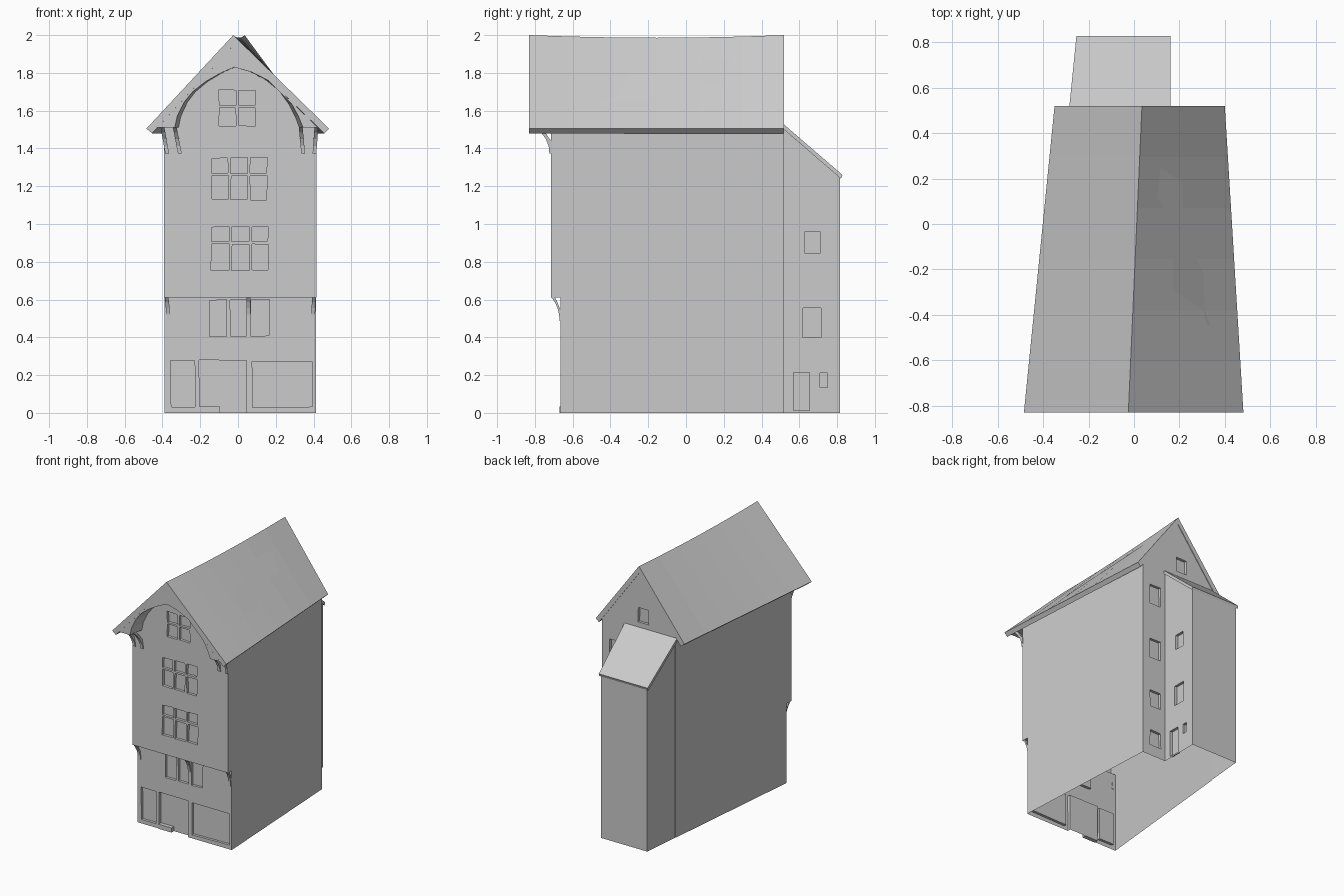
import bpy, bmesh, random
from mathutils import Vector

if "Cube" in bpy.data.objects:
    bpy.data.objects.remove(bpy.data.objects["Cube"])

random.seed(4)


def lerp(a, b, t):
    return a + (b - a) * t


def loft_into(bm, sections):
    """Closed solid through matching point loops, capped at both ends."""
    rings = [[bm.verts.new(p) for p in s] for s in sections]
    n = len(rings[0])
    for a, b in zip(rings, rings[1:]):
        for i in range(n):
            j = (i + 1) % n
            bm.faces.new((a[i], a[j], b[j], b[i]))
    bm.faces.new(rings[0])
    bm.faces.new(rings[-1][::-1])


def finish(bm, name):
    bmesh.ops.recalc_face_normals(bm, faces=bm.faces[:])
    mesh = bpy.data.meshes.new(name)
    bm.to_mesh(mesh)
    bm.free()
    ob = bpy.data.objects.new(name, mesh)
    bpy.context.collection.objects.link(ob)
    return ob


def loft(name, *sections):
    bm = bmesh.new()
    loft_into(bm, sections)
    return finish(bm, name)


def box_loops(x0, x1, y0, y1, z0, z1):
    return [[(x0, y, z0), (x1, y, z0), (x1, y, z1), (x0, y, z1)] for y in (y0, y1)]


def boolean(target, tool, op):
    tool.hide_render = True
    mod = target.modifiers.new(op, 'BOOLEAN')
    mod.operation, mod.solver, mod.object = op, 'EXACT', tool
    bpy.context.view_layer.objects.active = target
    bpy.ops.object.modifier_apply(modifier=mod.name)
    bpy.data.objects.remove(tool)


# Tapering house body with gable top, rear annex, and overhanging upper storeys
body = loft("house_body",
            [(-.393, -.715, 0), (.415, -.715, 0), (.415, -.715, 1.54), (-.02, -.715, 1.965), (-.393, -.715, 1.575)],
            [(-.273, .515, 0), (.352, .515, 0), (.352, .515, 1.535), (.035, .515, 1.965), (-.273, .515, 1.575)])
annex = loft("annex",
             [(-.2705, .50, 0), (.15, .50, 0), (.15, .50, 1.53), (-.2705, .50, 1.53)],
             [(-.242, .815, 0), (.15, .815, 0), (.15, .815, 1.255), (-.242, .815, 1.255)])
boolean(body, annex, 'UNION')
boolean(body, loft("jetty_cutter", *box_loops(-1, 1, -1, -.665, -.5, .61)), 'DIFFERENCE')

# Recessed windows and doors
cut = bmesh.new()


def opening_y(x0, x1, z0, z1, wall, jitter=.005, depth=.02):
    j = lambda v: v + random.uniform(-jitter, jitter)
    pts = [(j(x0), j(z0)), (j(x1), j(z0)), (j(x1), j(z1)), (j(x0), j(z1))]
    loft_into(cut, [[(x, y, z) for x, z in pts] for y in (wall - depth, wall + depth)])


UP, LOW, BACK = -.715, -.665, .515
rows = [(UP, [(-.10, -.01), (.003, .092)], [(1.52, 1.615), (1.63, 1.71)]),
        (UP, [(-.14, -.053), (-.038, .05), (.065, .153)], [(1.13, 1.255), (1.27, 1.35)]),
        (UP, [(-.14, -.047), (-.033, .06), (.072, .16)], [(.755, .893), (.91, .985)]),
        (LOW, [(-.148, -.06), (-.043, .042), (.07, .165)], [(.407, .597)]),
        (LOW, [(-.355, -.23), (.073, .392)], [(.03, .275)])]
for wall, columns, heights in rows:
    for x0, x1 in columns:
        for z0, z1 in heights:
            opening_y(x0, x1, z0, z1, wall, .003)
opening_y(-.207, .045, -.05, .277, LOW, .003, .025)
for x0, x1, z0, z1 in [(.19, .285, 1.225, 1.375), (.19, .285, .79, .94), (.19, .285, .40, .525),
                       (.19, .285, .085, .205), (-.045, .045, 1.57, 1.68)]:
    opening_y(x0, x1, z0, z1, BACK, .002)
for y0, y1, z0, z1 in [(.63, .71, .845, .96), (.62, .715, .40, .555), (.57, .655, .012, .215), (.71, .75, .135, .21)]:
    loft_into(cut, box_loops(.13, .17, y0, y1, z0, z1))
boolean(body, finish(cut, "opening_cutters"), 'DIFFERENCE')

# The house is open underneath
bm = bmesh.new()
bm.from_mesh(body.data)
floor = [f for f in bm.faces if all(v.co.z < .001 for v in f.verts)]
bmesh.ops.delete(bm, geom=floor, context='FACES')
bm.to_mesh(body.data)
bm.free()

# Door step
loft("door_step", *box_loops(-.205, -.095, -.67, -.638, 0, .035))

# Main roof: tapering slab with a sagging ridge
sections = []
for i in range(7):
    t = i / 6
    y, left, right = lerp(-.83, .52, t), lerp(-.485, -.35, t), lerp(.482, .40, t)
    rx, rz = lerp(-.025, .035, t), 2 - .056 * t * (1 - t)
    sections.append([(left, y, 1.505), (rx, y, rz), (right, y, 1.505),
                     (right - .025, y, 1.48), (rx, y, rz - .055), (left + .03, y, 1.48)])
loft("main_roof", *sections)

# Gable board with arched opening
gable = [(.424, 1.51), (-.025, 1.945), (-.427, 1.51), (-.335, 1.51), (-.322, 1.57), (-.285, 1.645), (-.24, 1.70),
         (-.17, 1.755), (-.09, 1.80), (-.02, 1.83), (.07, 1.805), (.16, 1.76), (.23, 1.705), (.285, 1.635),
         (.32, 1.57), (.345, 1.51)]
rear = [(.01 + (x - .01) * (.98 if i < 3 else .94), z) for i, (x, z) in enumerate(gable)]
loft("gable_board", [(x, -.829, z) for x, z in gable], [(x, -.712, z) for x, z in rear])

# Annex lean-to roof
lean = [(.515, 1.53), (.828, 1.26), (.82, 1.24), (.515, 1.503)]
loft("annex_roof", [(-.285 + .1 * (y - .515), y, z) for y, z in lean], [(.16, y, z) for y, z in lean])

# Curved brackets: (out from wall, down from top) as fractions
curve = [(1, 0), (.62, .2), (.32, .45), (.14, .72), (.1, 1), (-.06, 1), (-.06, .55),
         (.12, .42), (.35, .2), (.62, 0)]


def bracket(name, x_top, x_bottom, wall, top, out, drop, width=.02):
    side = lambda s: [(lerp(x_top, x_bottom, v) + s * width / 2, wall - out * u, top - drop * v) for u, v in curve]
    loft(name, side(-1), side(1))


for xt, xb in [(-.40, -.375), (-.335, -.308), (.332, .345), (.415, .405)]:
    bracket("eave_bracket", xt, xb, UP, 1.513, .085, .14)
for xt, xb in [(-.378, -.365), (.055, .055), (.402, .397)]:
    bracket("jetty_bracket", xt, xb, LOW, .612, .048, .125)
